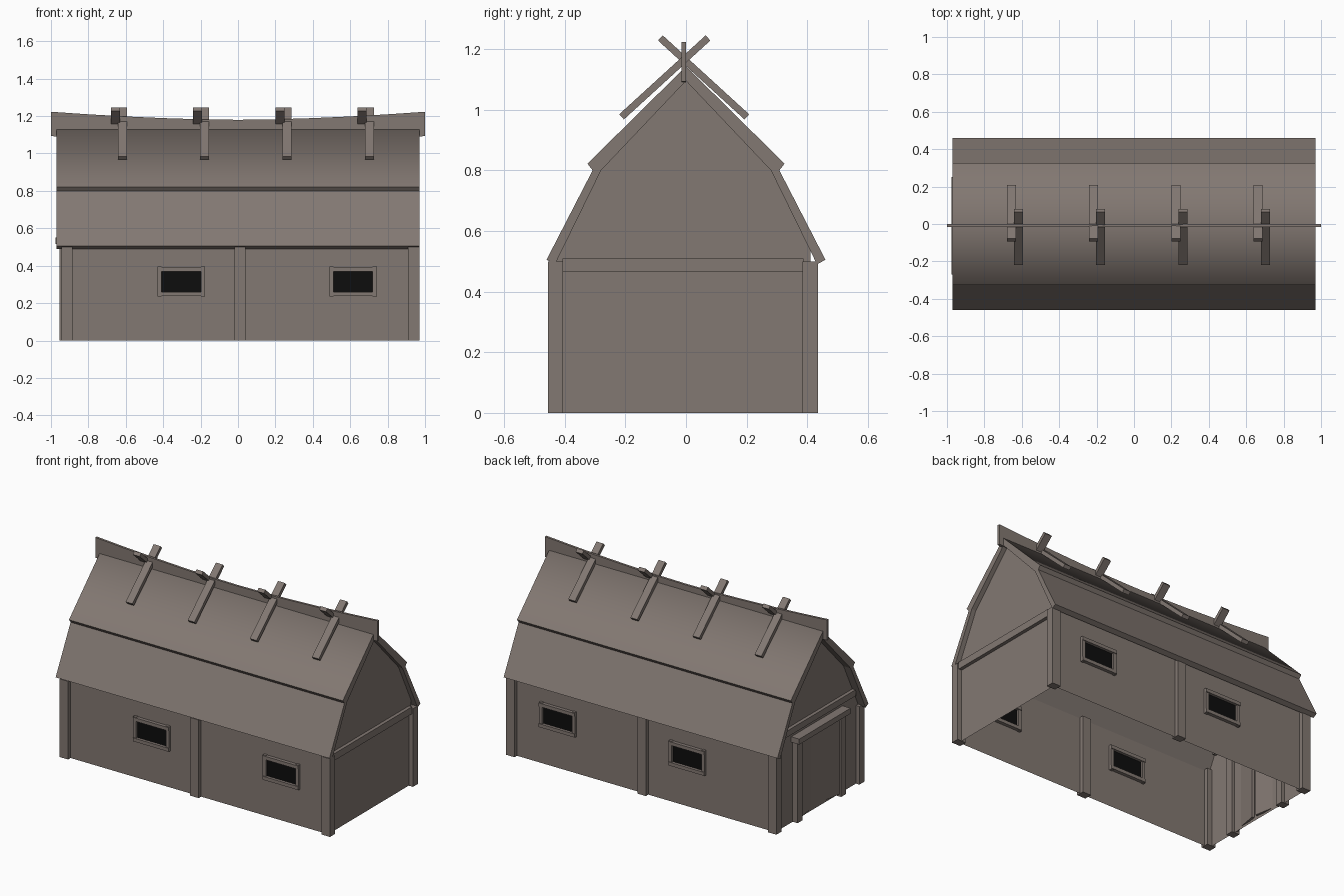
import bpy, bmesh, math
from mathutils import Matrix, Vector

if "Cube" in bpy.data.objects:
    bpy.data.objects.remove(bpy.data.objects["Cube"])


def material(name, rgb):
    m = bpy.data.materials.new(name)
    m.diffuse_color = (*rgb, 1)
    m.use_nodes = True
    m.node_tree.nodes["Principled BSDF"].inputs["Base Color"].default_value = m.diffuse_color
    return m


WOOD = material("grey_brown_wood", (0.225, 0.188, 0.168))
BLACK = material("black_opening", (0.004, 0.004, 0.004))


def finish(name, bm, mat):
    bmesh.ops.recalc_face_normals(bm, faces=bm.faces[:])
    me = bpy.data.meshes.new(name)
    bm.to_mesh(me)
    bm.free()
    me.materials.append(mat)
    ob = bpy.data.objects.new(name, me)
    bpy.context.collection.objects.link(ob)
    return ob


def box(name, x, y, z, mat=WOOD, rot=None, pivot=None):
    """Box from (min, max) ranges, optionally turned about a pivot."""
    bm = bmesh.new()
    bmesh.ops.create_cube(bm, size=1)
    c = Vector([(a[0] + a[1]) / 2 for a in (x, y, z)])
    for v in bm.verts:
        v.co = c + Vector([v.co[i] * (a[1] - a[0]) for i, a in enumerate((x, y, z))])
    if rot:
        bmesh.ops.rotate(bm, verts=bm.verts[:], cent=pivot or c,
                         matrix=Matrix.Rotation(math.radians(rot[0]), 3, rot[1]))
    return finish(name, bm, mat)


def extrude_x(name, profile, x0, x1, smooth=()):
    """Closed (y, z) profile extruded along x; listed sides are smooth."""
    bm = bmesh.new()
    a = [bm.verts.new((x0, y, z)) for y, z in profile]
    b = [bm.verts.new((x1, y, z)) for y, z in profile]
    n = len(profile)
    for i in range(n):
        j = (i + 1) % n
        bm.faces.new((a[i], a[j], b[j], b[i])).smooth = i in smooth
    bm.faces.new(a)
    bm.faces.new(b)
    return finish(name, bm, WOOD)


# Two-pitch roof: the upper slopes overlap the lower ones
outer = [(-0.46, 0.505), (-0.308, 0.80), (-0.325, 0.822)]
inner = [(-0.28, 0.80), (-0.432, 0.49)]
flip = lambda pts: [(-y, z) for y, z in reversed(pts)]
extrude_x("roof", outer + [(0, 1.143)] + flip(outer) + flip(inner) + [(0, 1.095)] + inner,
          -0.97, 0.97, smooth=(2, 3))

# Thin wall shell, open below
X0, X1, Y0, Y1 = -0.92, 0.94, -0.43, 0.41
bm = bmesh.new()
gable = [(Y0, 0), (Y0, 0.50), (-0.28, 0.80), (0, 1.095), (0.28, 0.80), (Y1, 0.535), (Y1, 0)]
ends = [[bm.verts.new((x, y, z)) for y, z in gable] for x in (X0, X1)]
for e in ends:
    bm.faces.new(e)
for i in (0, 5):
    bm.faces.new((ends[0][i], ends[0][i + 1], ends[1][i + 1], ends[1][i]))
finish("walls", bm, WOOD)

for side, y in (("front", Y0), ("back", Y1)):
    # Wall posts
    for i, x in enumerate((-0.915, 0.01, 0.94)):
        box(f"{side}_post_{i + 1}", (x - 0.03, x + 0.03), (y - 0.025, y + 0.025), (0, 0.5))
    # Windows with frames
    for i, x in enumerate((-0.303, 0.615)):
        n = f"{side}_window_{i + 1}"
        box(n + "_opening", (x - 0.112, x + 0.112), (y - 0.004, y + 0.004), (0.25, 0.38), BLACK)
        for s in (-1, 1):
            cx, cz = x + s * 0.116, 0.315 + s * 0.066
            box(n + ("_jamb_left" if s < 0 else "_jamb_right"), (cx - 0.011, cx + 0.011),
                (y - 0.017, y + 0.017), (0.235, 0.395))
            box(n + ("_sill" if s < 0 else "_lintel"), (x - 0.126, x + 0.126),
                (y - 0.022, y + 0.022), (cz - 0.011, cz + 0.011))

# Gable tie beams
box("right_gable_beam", (X1 - 0.022, X1 + 0.022), (-0.407, 0.387), (0.465, 0.51))
box("left_gable_beam", (X0 - 0.022, X0 + 0.022), (-0.375, 0.375), (0.58, 0.62))

# Door frame and two leaves standing ajar
box("door_lintel", (-0.977, X0), (-0.27, 0.25), (0.515, 0.55))
for s, n in ((-1, "front"), (1, "back")):
    yc = -0.01 + s * 0.22
    box(f"door_post_{n}", (-0.955, X0 + 0.02), (yc - 0.025, yc + 0.025), (0, 0.515))
    h = yc - s * 0.025
    box(f"door_leaf_{n}", (-0.944, -0.93), tuple(sorted((h, -0.01 + s * 0.01))), (0.015, 0.505),
        rot=(s * 10, 'Z'), pivot=Vector((-0.937, h, 0)))

# Sagging ridge board
bm = bmesh.new()
N = 10
rows = []
for i in range(N + 1):
    x = -1 + 2 * i / N
    z = 1.18 + 0.043 * abs(x) ** 1.7
    rows.append([bm.verts.new(p) for p in ((x, -0.015, z - 0.13), (x, 0, z - 0.13),
                                           (x, 0, z), (x, -0.015, z))])
for p, q in zip(rows, rows[1:]):
    for k in range(4):
        bm.faces.new((p[k], p[(k + 1) % 4], q[(k + 1) % 4], q[k]))
bm.faces.new(rows[0])
bm.faces.new(rows[-1])
finish("ridge_board", bm, WOOD)

# Crossed poles straddling the ridge
for i in range(4):
    x = -0.637 + 0.44 * i
    for s, n in ((1, "front"), (-1, "back")):
        xc, yc = x + s * 0.019, -0.006 - s * 0.064
        box(f"ridge_pole_{n}_{i + 1}", (xc - 0.024, xc + 0.024), (yc - 0.193, yc + 0.193),
            (1.095, 1.118), rot=(s * 42.4, 'X'))
